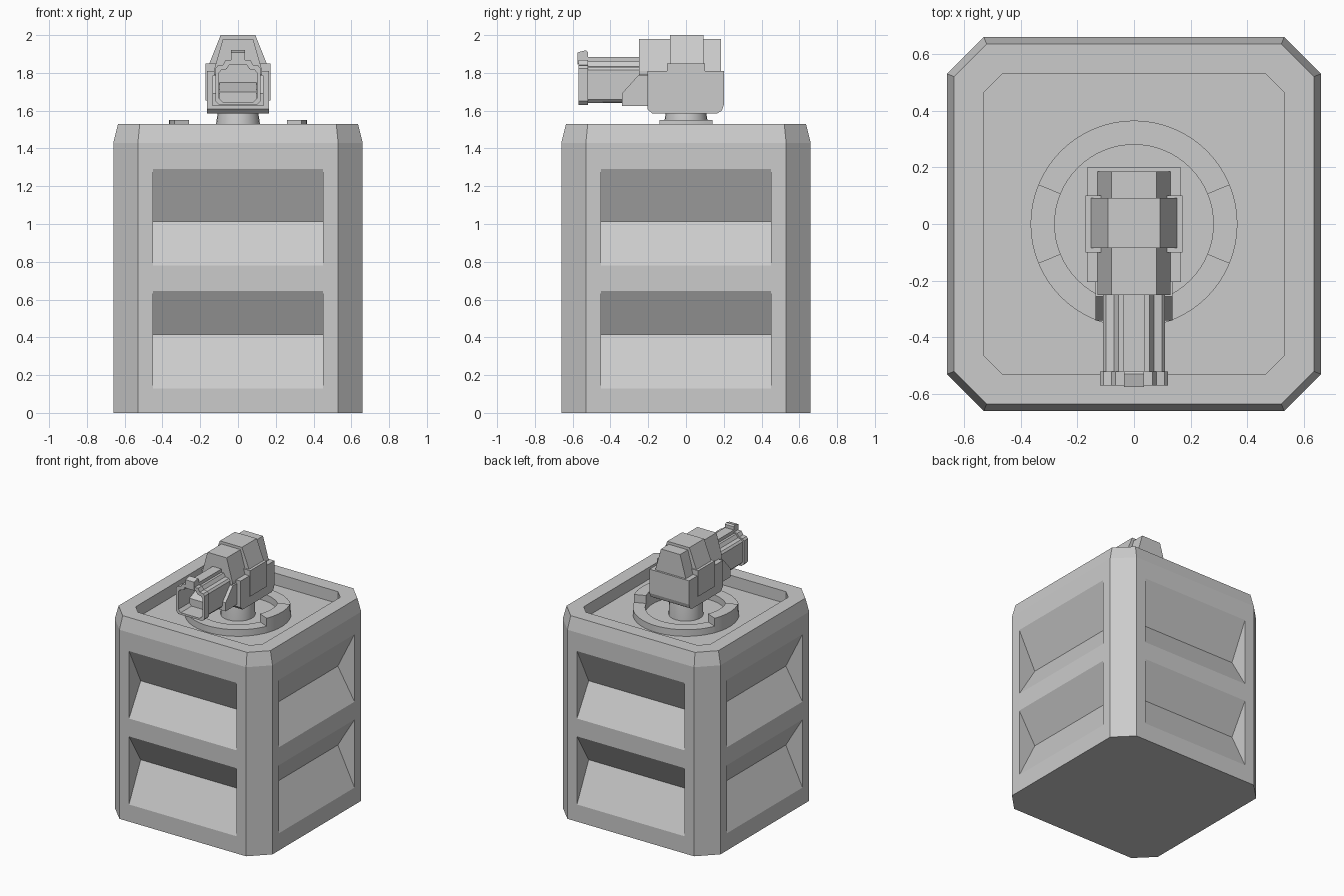
import bpy, bmesh, math
from mathutils import Vector

if "Cube" in bpy.data.objects:
    bpy.data.objects.remove(bpy.data.objects["Cube"])


def finish(name, bm, smooth=False):
    bmesh.ops.remove_doubles(bm, verts=bm.verts, dist=1e-5)
    bmesh.ops.recalc_face_normals(bm, faces=bm.faces)
    me = bpy.data.meshes.new(name)
    bm.to_mesh(me)
    bm.free()
    ob = bpy.data.objects.new(name, me)
    bpy.context.collection.objects.link(ob)
    if smooth:
        bpy.ops.object.select_all(action='DESELECT')
        ob.select_set(True)
        bpy.context.view_layer.objects.active = ob
        bpy.ops.object.shade_smooth_by_angle(angle=math.radians(30))
    return ob


def loft(bm, loops, cap=True, closed=False):
    """Skin a list of equal-length point loops."""
    rings = [[bm.verts.new(p) for p in l] for l in loops]
    pairs = list(zip(rings, rings[1:])) + ([(rings[-1], rings[0])] if closed else [])
    for a, b in pairs:
        for i in range(len(a)):
            j = (i + 1) % len(a)
            bm.faces.new((a[i], a[j], b[j], b[i]))
    if cap:
        bm.faces.new(rings[0])
        bm.faces.new(rings[-1])


def along_x(name, yz, half):
    bm = bmesh.new()
    loft(bm, [[(x, y, z) for y, z in yz] for x in (-half, half)])
    return finish(name, bm)


def along_y(name, xz, y0, y1):
    """Extrude a half profile (x >= 0), mirrored across x, along y."""
    full = xz + [(-x, z) for x, z in reversed(xz)]
    bm = bmesh.new()
    loft(bm, [[(x, y, z) for x, z in full] for y in (y0, y1)])
    return finish(name, bm)


def octagon(h, c, z):
    return [(c, -h, z), (h, -c, z), (h, c, z), (c, h, z),
            (-c, h, z), (-h, c, z), (-h, -c, z), (-c, -h, z)]


def arc(name, r0, r1, a0, a1, z0, z1, n):
    bm = bmesh.new()
    loops = []
    for i in range(n + 1):
        a = math.radians(a0 + (a1 - a0) * i / n)
        loops.append([(r * math.cos(a), r * math.sin(a), z)
                      for r, z in ((r0, z0), (r1, z0), (r1, z1), (r0, z1))])
    loft(bm, loops)
    return finish(name, bm, True)


# Chamfered pedestal block with a sunken top
bm = bmesh.new()
loft(bm, [octagon(*p) for p in ((.66, .53, 0), (.66, .53, 1.43), (.635, .52, 1.53),
                                (.53, .465, 1.53), (.53, .465, 1.44))])
body = finish("pedestal_block", bm)

# Wedge grooves, two on each of the four sides
bm = bmesh.new()
depth = .14
for k in range(4):
    a = k * math.pi / 2
    c, s = round(math.cos(a)), round(math.sin(a))
    for lo, mid, hi in ((.13, .415, .645), (.78, 1.012, 1.29)):
        prof = [(-.70, lo), (-.66, lo), (-.66 + depth, mid), (-.66, hi), (-.70, hi)]
        loft(bm, [[(c * x - s * y, s * x + c * y, z) for y, z in prof] for x in (-.45, .45)])
cutter = finish("groove_cutter", bm)
cutter.hide_render = True
mod = body.modifiers.new("grooves", 'BOOLEAN')
mod.operation, mod.solver, mod.object = 'DIFFERENCE', 'EXACT', cutter
bpy.context.view_layer.objects.active = body
bpy.ops.object.modifier_apply(modifier=mod.name)
bpy.data.objects.remove(cutter)

# Turntable ring with two raised side segments
for i, side in enumerate(("right", "left")):
    t = 180 * i
    arc("ring_raised_" + side, .28, .365, t - 22.5, t + 22.5, 1.43, 1.55, 8)
    arc("ring_low_" + side, .28, .365, t + 22.5, t + 157.5, 1.43, 1.49, 24)

# Swivel neck
bm = bmesh.new()
loft(bm, [[(r * math.cos(i * math.pi / 12), r * math.sin(i * math.pi / 12), z)
           for i in range(24)] for r, z in ((.12, 1.43), (.115, 1.54), (.105, 1.60))])
finish("swivel_neck", bm, True)

# Turret housing
along_x("lower_housing", [(-.205, 1.61), (-.18, 1.585), (.165, 1.585), (.19, 1.60), (.2, 1.63),
                          (.2, 1.81), (-.205, 1.81)], .165)
along_y("upper_housing", [(.128, 1.79), (.128, 1.81), (.08, 1.98)], -.25, .185)
along_y("upper_band", [(.152, 1.80), (.152, 1.85), (.092, 2.0)], -.085, .092)
along_y("side_panels", [(.172, 1.655), (.172, 1.85)], -.10, .10)
along_x("barrel_cradle", [(-.34, 1.625), (-.34, 1.69), (-.255, 1.785), (-.18, 1.785),
                          (-.18, 1.625)], .135)


# Hollow square barrel and muzzle frame
def section(w, lo, hi, y):
    h = [(w - .02, lo), (w, lo + .02), (w, hi - .045), (w - .012, hi - .03),
         (w - .04, hi - .025), (w - .055, hi)]
    return [(x, y, z) for x, z in h + [(-x, z) for x, z in reversed(h)]]


bm = bmesh.new()
loft(bm, [section(.11, 1.64, 1.86, -.20), section(.11, 1.64, 1.86, -.52),
          section(.12, 1.63, 1.868, -.52), section(.12, 1.63, 1.868, -.57),
          section(.10, 1.645, 1.845, -.57), section(.10, 1.645, 1.845, -.32)])
finish("barrel", bm)
along_x("bore_wedge", [(-.44, 1.70), (-.32, 1.75), (-.32, 1.645), (-.44, 1.645)], .098)

# Top rail and front sight
along_y("barrel_rail", [(.037, 1.85), (.037, 1.885)], -.52, -.24)
along_x("front_sight", [(-.575, 1.845), (-.575, 1.908), (-.53, 1.92), (-.52, 1.91),
                        (-.52, 1.855)], .036)
